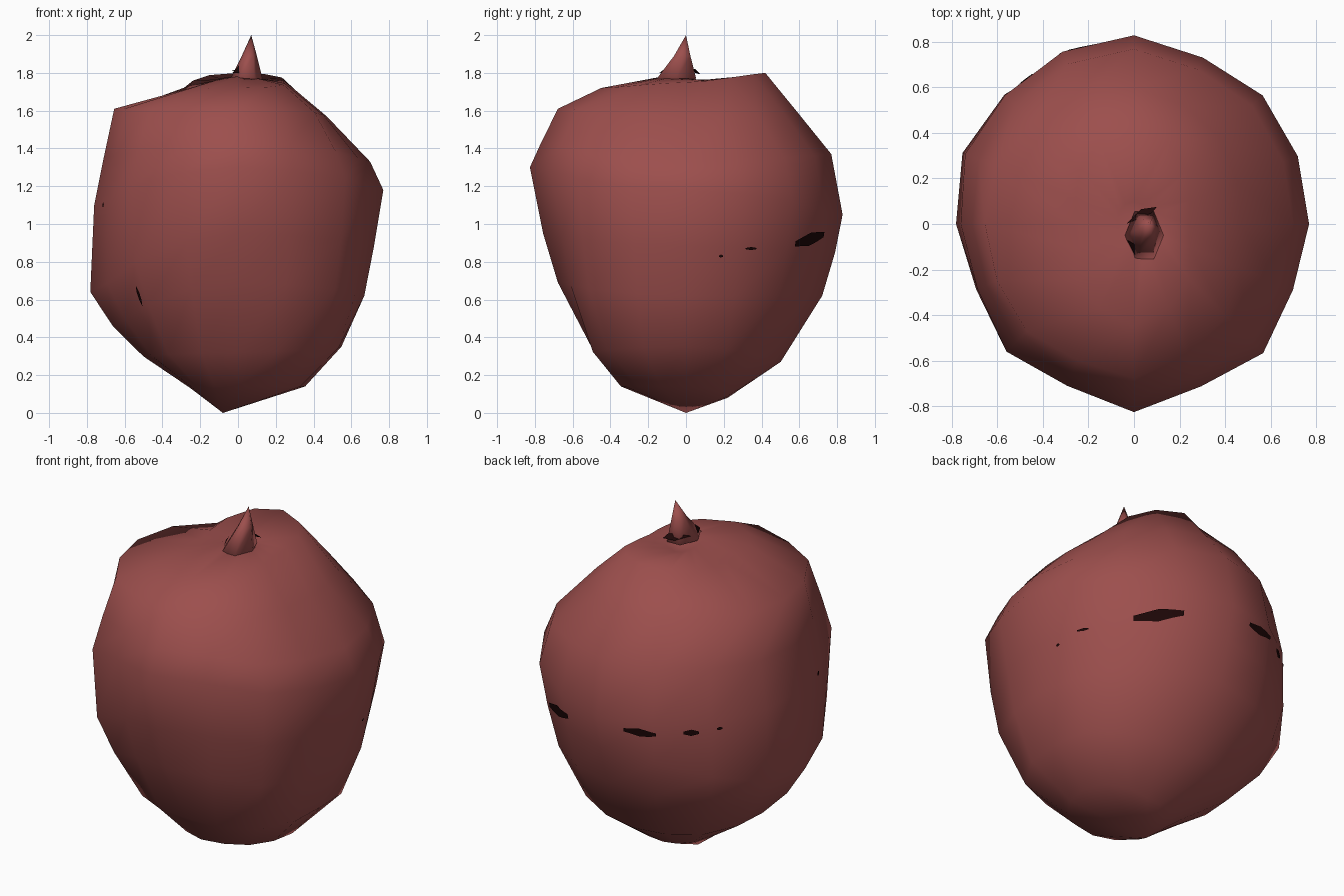
import bpy, bmesh, math
from mathutils import Vector
from mathutils.bvhtree import BVHTree

if "Cube" in bpy.data.objects:
    bpy.data.objects.remove(bpy.data.objects["Cube"])


def material(name, color):
    m = bpy.data.materials.new(name)
    m.diffuse_color = (*color, 1)
    m.use_nodes = True
    m.node_tree.nodes["Principled BSDF"].inputs["Base Color"].default_value = m.diffuse_color
    return m


skin = material("dull red", (0.335, 0.078, 0.074))
dark = material("near black", (0.012, 0.002, 0.002))

# Fruit profiles (radius, height) from base to top in four directions
RIGHT = [(.36, .14), (.59, .35), (.67, .62), (.72, .88), (.77, 1.18), (.70, 1.33), (.47, 1.57), (.24, 1.75), (.12, 1.77)]
BACK = [(.22, .08), (.50, .27), (.72, .62), (.79, .85), (.83, 1.05), (.77, 1.37), (.60, 1.58), (.42, 1.80), (.10, 1.75)]
LEFT = [(.25, .13), (.50, .30), (.66, .46), (.78, .64), (.76, 1.10), (.71, 1.35), (.655, 1.61), (.25, 1.72), (.07, 1.77)]
FRONT = [(.35, .14), (.55, .32), (.69, .69), (.76, .95), (.83, 1.30), (.77, 1.43), (.68, 1.61), (.45, 1.72), (.13, 1.78)]
SIDES = [RIGHT, BACK, LEFT, FRONT]
SEG = 16

# Hollow pressed into the lower skin: centre, spread, depth
DENTS = [((-.05, -.62, .38), .22, .08), ((.60, 0, .28), .18, .05)]
# Bulges and flats: azimuth in degrees, height, angular spread, height spread, amount
BULGES = [(-45, .70, 18, .35, .05), (135, .45, 25, .25, .06), (155, 1.0, 15, .5, .035),
          (-68, 1.1, 12, .6, -.055), (-112, 1.1, 12, .6, -.055),
          (68, 1.1, 12, .6, -.03), (-157, .9, 12, .6, -.03), (-23, 1.1, 12, .5, -.025)]


def fruit_point(level, angle):
    q = angle / (math.pi / 2)
    i = int(q + 1e-6) % 4
    w = math.sin((q - int(q + 1e-6)) * math.pi / 2) ** 2
    r, z = Vector(SIDES[i][level]).lerp(Vector(SIDES[(i + 1) % 4][level]), w)
    p = Vector((r * math.cos(angle), r * math.sin(angle), z))
    push = 0
    for c, spread, depth in DENTS:
        push += depth * math.exp(-((p - Vector(c)).length / spread) ** 2)
    for az, bz, sa, sz, amount in BULGES:
        da = (math.degrees(angle) - az + 180) % 360 - 180
        push -= amount * math.exp(-(da / sa) ** 2 - ((z - bz) / sz) ** 2)
    p.x *= 1 - push / r
    p.y *= 1 - push / r
    return p


def make_object(name, bm, mat):
    bmesh.ops.recalc_face_normals(bm, faces=bm.faces)
    for f in bm.faces:
        f.smooth = True
    mesh = bpy.data.meshes.new(name)
    bm.to_mesh(mesh)
    mesh.materials.append(mat)
    obj = bpy.data.objects.new(name, mesh)
    bpy.context.collection.objects.link(obj)
    return obj


def loft(name, rings, bottom, top, mat):
    bm = bmesh.new()
    rows = [[bm.verts.new(p) for p in ring] for ring in rings]
    n = len(rows[0])
    for a, b in zip(rows, rows[1:]):
        for i in range(n):
            j = (i + 1) % n
            bm.faces.new((a[i], a[j], b[j], b[i]))
    low, high = bm.verts.new(bottom), bm.verts.new(top)
    for i in range(n):
        j = (i + 1) % n
        bm.faces.new((low, rows[0][j], rows[0][i]))
        bm.faces.new((high, rows[-1][i], rows[-1][j]))
    make_object(name, bm, mat)
    tree = BVHTree.FromBMesh(bm)
    bm.free()
    return tree


# Lumpy body with a small hollow at the top
angles = [i * 2 * math.pi / SEG for i in range(SEG)]
body = loft("fruit_body", [[fruit_point(k, a) for a in angles] for k in range(9)],
            (-.08, 0, 0), (.05, 0, 1.74), skin)


# Short pointed stem
def stem_ring(cx, cy, rx, ry, z):
    return [(cx + rx * math.cos(t * math.pi / 3), cy + ry * math.sin(t * math.pi / 3), z)
            for t in range(6)]


loft("stem", [stem_ring(.045, -.05, .085, .12, 1.77), stem_ring(.06, -.02, .04, .05, 1.89)],
     (.05, -.05, 1.73), (.07, 0, 2.0), skin)


# Thin dark cracks laid on the skin: azimuth, height, half width, half height, tilt
def crack(name, az, z, w, h, tilt):
    bm = bmesh.new()
    grid = []
    for i in range(5):
        t = i / 2 - 1
        a = math.radians(az) + t * w / .78
        half = h * (1 - .6 * abs(t))
        row = []
        for s in (-1, 0, 1):
            zz = z + s * half + t * tilt
            d = Vector((math.cos(a), math.sin(a), 0))
            hit = body.ray_cast(d * 2 + Vector((0, 0, zz)), -d)[0]
            row.append(bm.verts.new(hit + d * .008))
        grid.append(row)
    for a, b in zip(grid, grid[1:]):
        for s in range(2):
            bm.faces.new((a[s], b[s], b[s + 1], a[s + 1]))
    make_object(name, bm, dark)
    bm.free()


CRACKS = [(60, .92, .14, .035, .025), (107, 1.0, .09, .025, 0),
          (127, 1.01, .04, .02, 0), (138, 1.03, .015, .01, 0),
          (28, .87, .035, .008, 0), (15, .83, .012, .008, 0),
          (221, .62, .012, .055, 0), (197, 1.10, .014, .014, 0)]
for n, c in enumerate(CRACKS):
    crack(f"skin_crack_{n}", *c)

# Dark slivers where the stem meets the hollow
GAPS = [[(-.035, .0, 1.815), (.03, .065, 1.795), (.10, .075, 1.795), (.08, .05, 1.82)],
        [(-.03, -.07, 1.80), (.005, -.14, 1.80), (.005, -.09, 1.84)]]
for n, pts in enumerate(GAPS):
    bm = bmesh.new()
    bm.faces.new([bm.verts.new(p) for p in pts])
    make_object(f"stem_gap_{n}", bm, dark)
    bm.free()
